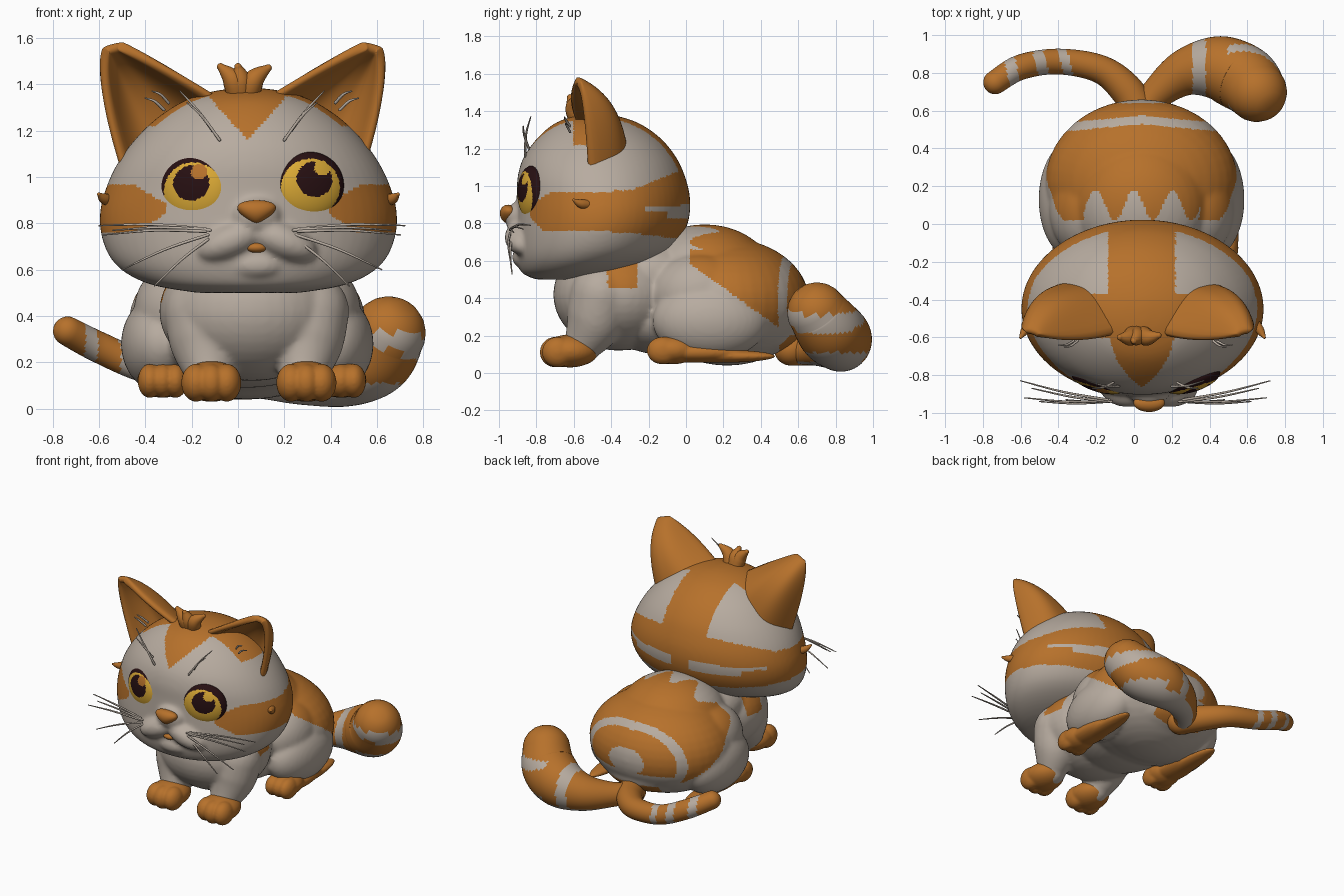
import bpy, bmesh, math
from mathutils import Vector, Matrix

if "Cube" in bpy.data.objects:
    bpy.data.objects.remove(bpy.data.objects["Cube"])


def material(name, rgb):
    m = bpy.data.materials.new(name)
    m.diffuse_color = (*rgb, 1)
    m.use_nodes = True
    m.node_tree.nodes["Principled BSDF"].inputs["Base Color"].default_value = m.diffuse_color
    return m


MATS = [material("pale_fur", (0.475, 0.41, 0.35)), material("orange_fur", (0.47, 0.165, 0.024)),
        material("yellow_iris", (0.71, 0.40, 0.036)), material("dark_pupil", (0.02, 0.005, 0.006))]
PALE, ORANGE, YELLOW, DARK = range(4)


def finish(name, bm, rule):
    """Turn a bmesh into a smooth object; rule is a material number or a function of the face centre."""
    bmesh.ops.recalc_face_normals(bm, faces=bm.faces)
    me = bpy.data.meshes.new(name)
    bm.to_mesh(me)
    bm.free()
    ob = bpy.data.objects.new(name, me)
    bpy.context.collection.objects.link(ob)
    return paint(ob, rule)


def paint(ob, rule):
    ob.data.materials.clear()
    for m in MATS:
        ob.data.materials.append(m)
    for p in ob.data.polygons:
        p.use_smooth = True
        p.material_index = rule(p.center) if callable(rule) else rule
    return ob


def add_ball(bm, centre, radii, rot=(0, 0, 0), seg=40):
    mat = Matrix.Translation(centre)
    for angle, axis in zip(rot, "XYZ"):
        mat = mat @ Matrix.Rotation(math.radians(angle), 4, axis)
    return bmesh.ops.create_uvsphere(bm, u_segments=seg, v_segments=seg // 2, radius=1,
                                     matrix=mat @ Matrix.Diagonal((*radii, 1)))["verts"]


def spline(pts, n):
    """Smooth samples through points of any dimension."""
    out = []
    for i in range(len(pts) - 1):
        a, b, c, d = (pts[min(max(k, 0), len(pts) - 1)] for k in range(i - 1, i + 3))
        for j in range(n):
            t = j / n
            out.append([0.5 * (2 * q + (r - p) * t + (2 * p - 5 * q + 4 * r - s) * t * t
                               + (3 * q - p - 3 * r + s) * t ** 3) for p, q, r, s in zip(a, b, c, d)])
    return out + [list(pts[-1])]


def skin(bm, rings):
    """Join rings of points with quads and close both ends."""
    vs = [[bm.verts.new(p) for p in ring] for ring in rings]
    n = len(vs[0])
    for a, b in zip(vs, vs[1:]):
        for i in range(n):
            bm.faces.new((a[i], a[(i + 1) % n], b[(i + 1) % n], b[i]))
    bm.faces.new(vs[0])
    bm.faces.new(vs[-1])


def add_tube(bm, pts, n=8, sides=24):
    """Round tapered tube through (x, y, z, radius) points with domed ends."""
    s = [(Vector(p[:3]), p[3]) for p in spline(pts, n)]
    t0, t1 = (s[1][0] - s[0][0]).normalized(), (s[-1][0] - s[-2][0]).normalized()
    angles = [k * math.pi / 12 for k in range(1, 6)]
    (p0, r0), (p1, r1) = s[0], s[-1]
    s = ([(p0 - t0 * r0 * math.sin(a), r0 * math.cos(a)) for a in reversed(angles)] + s
         + [(p1 + t1 * r1 * math.sin(a), r1 * math.cos(a)) for a in angles])
    rings, side = [], t0.orthogonal()
    for i, (p, r) in enumerate(s):
        t = (s[min(i + 1, len(s) - 1)][0] - s[max(i - 1, 0)][0]).normalized()
        side = (side - t * side.dot(t)).normalized()
        up = t.cross(side)
        rings.append([p + r * (side * math.cos(2 * math.pi * k / sides) + up * math.sin(2 * math.pi * k / sides))
                      for k in range(sides)])
    skin(bm, rings)


def fuse(name, bm, voxel, smooth, rule):
    """Melt overlapping shapes into one soft skin."""
    ob = finish(name, bm, PALE)
    bpy.context.view_layer.objects.active = ob
    m = ob.modifiers.new("melt", "REMESH")
    m.mode, m.voxel_size = "VOXEL", voxel
    m = ob.modifiers.new("soften", "SMOOTH")
    m.factor, m.iterations = 0.5, smooth
    for mod in list(ob.modifiers):
        bpy.ops.object.modifier_apply(modifier=mod.name)
    return paint(ob, rule)


# Head: stacked oval sections (height, half width, front, back) plus muzzle, bridge and chin
def head_rule(c):
    ax, y, z = abs(c.x - 0.04), c.y, c.z
    if y < -0.45 and ax < (z - 1.16) * 0.9:
        return ORANGE                                   # forehead point
    if z > 1.0 and y > -0.6 and (ax < 0.18 or (y < -0.37 and z > 1.22)):
        return ORANGE                                   # crown
    half = min(0.1, 0.025 + (ax - 0.36) * 0.6) if y < -0.4 else 0.11
    top = 0.865 + half + max(0, y + 0.3) * 0.4
    if (ax > 0.35 or y > -0.4) and 0.86 - half - max(0, y + 0.3) * 0.12 < z < top:
        streak = y > -0.22 and 0.07 < ax and 0.83 + 0.04 * (y < -0.1) < z < 0.89 + 0.1 * max(0, y + 0.1)
        return PALE if streak else ORANGE               # cheek and nape bands
    return PALE


bm = bmesh.new()
sections = [(0.50, 0.22, -0.80, -0.55), (0.53, 0.40, -0.87, -0.36), (0.58, 0.52, -0.90, -0.20),
            (0.65, 0.595, -0.915, -0.08), (0.75, 0.635, -0.915, -0.01), (0.85, 0.64, -0.91, 0.02),
            (0.95, 0.615, -0.905, 0.02), (1.05, 0.57, -0.90, -0.005), (1.15, 0.50, -0.87, -0.05),
            (1.25, 0.40, -0.80, -0.13), (1.33, 0.275, -0.71, -0.24), (1.37, 0.15, -0.61, -0.35),
            (1.385, 0.03, -0.52, -0.44)]
skin(bm, [[(0.045 + w * math.cos(a), (f + b) / 2 + (b - f) / 2 * math.sin(a), z)
           for a in (2 * math.pi * k / 64 for k in range(64))] for z, w, f, b in spline(sections, 4)])
for s in (-1, 1):
    add_ball(bm, (0.08 + s * 0.11, -0.865, 0.725), (0.16, 0.105, 0.08), (0, s * 22, 0))
add_ball(bm, (0.08, -0.88, 0.83), (0.11, 0.09, 0.09))
add_ball(bm, (0.08, -0.87, 0.62), (0.12, 0.06, 0.06))
fuse("head", bm, 0.013, 9, head_rule)

# Nose and mouth
bm = bmesh.new()
for v in add_ball(bm, (0, 0, 0), (1, 1, 1)):
    x, y, z = v.co
    v.co = (0.08 + 0.1 * x * (0.75 + 0.4 * z), -0.945 + 0.05 * y - 0.006 * z, 0.848 + 0.052 * z)
finish("nose", bm, ORANGE)
bm = bmesh.new()
add_ball(bm, (0.08, -0.915, 0.695), (0.045, 0.03, 0.022))
finish("mouth", bm, ORANGE)


# Eyes: flattened balls, iris and pupil picked from the local position
def eye_rule(s):
    def rule(c):
        if math.hypot(c.x - 0.25, c.z - 0.52) < 0.23:
            return ORANGE if s < 0 else YELLOW          # glint
        if math.hypot(c.x - 0.03, c.z - 0.18) < 0.53 or math.hypot(c.x + s * 0.05, c.z + 0.06) > 0.86 or c.y > 0:
            return DARK
        return YELLOW
    return rule


for s, side in ((-1, "left"), (1, "right")):
    bm = bmesh.new()
    bmesh.ops.create_icosphere(bm, subdivisions=5, radius=1)
    ob = finish(side + "_eye", bm, eye_rule(s))
    ob.data.transform(Matrix.Translation((0.06 + s * 0.25, -0.826, 0.955 + 0.008 * s))
                      @ Matrix.Rotation(math.radians(18 * s), 4, "Z") @ Matrix.Diagonal((0.153, 0.062, 0.145, 1)))


# Ears: cupped sheets between an outer and an inner edge, thickened
def bend(a, b, c, t):
    return Vector(a) * (1 - t) ** 2 + Vector(b) * 2 * t * (1 - t) + Vector(c) * t * t


for s, side in ((-1, "left"), (1, "right")):
    bm = bmesh.new()
    grid = []
    for j in range(17):
        v = j / 16
        out = bend((0.50, -0.52, 0.98), (0.635, -0.54, 1.40), (0.59, -0.575, 1.555), v)
        inn = bend((0.10, -0.58, 1.33), (0.33, -0.65, 1.47), (0.535, -0.59, 1.57), v)
        row = []
        for i in range(17):
            u = i / 8 - 1
            p = out.lerp(inn, i / 16) + Vector((0, 0.22, 0.01)) * (1 - abs(u) ** 3) * (1 - v ** 2.4)
            row.append(bm.verts.new((0.02 + s * p.x, p.y, p.z)))
        grid.append(row)
    for a, b in zip(grid, grid[1:]):
        for i in range(16):
            bm.faces.new((a[i], a[i + 1], b[i + 1], b[i]))
    ob = finish(side + "_ear", bm, ORANGE)
    m = ob.modifiers.new("thick", "SOLIDIFY")
    m.thickness, m.offset = 0.045, 0
    m = ob.modifiers.new("round", "SUBSURF")
    m.levels = m.render_levels = 1

# Crown tuft and cheek spikes
bm = bmesh.new()
for dx, h, y in ((-0.095, 1.475, -0.60), (-0.02, 1.475, -0.62), (0.11, 1.47, -0.59)):
    add_tube(bm, [(0.02 + dx * 0.25, -0.58, 1.35, 0.045), (0.02 + dx * 0.45, -0.6, 1.42, 0.045),
                  (0.02 + dx, y, h, 0.016)], 6, 16)
finish("crown_tuft", bm, ORANGE)
bm = bmesh.new()
for s in (-1, 1):
    add_tube(bm, [(0.045 + s * 0.58, -0.50, 0.90, 0.025), (0.045 + s * 0.62, -0.56, 0.905, 0.024),
                  (0.045 + s * 0.645, -0.60, 0.925, 0.008)], 6, 14)
finish("cheek_spikes", bm, ORANGE)

# Whiskers on muzzle, brows and ears: start, end (distance from the face centre line)
bm = bmesh.new()
hairs = [((0.20, -0.93, 0.775), (0.66, -0.83, 0.79)), ((0.20, -0.94, 0.765), (0.64, -0.92, 0.75)),
         ((0.19, -0.94, 0.75), (0.56, -0.94, 0.60)), ((0.19, -0.93, 0.73), (0.42, -0.93, 0.53)),
         ((0.18, -0.94, 0.77), (0.60, -0.87, 0.77)),
         ((0.14, -0.86, 1.16), (0.31, -0.83, 1.37)), ((0.17, -0.84, 1.20), (0.28, -0.87, 1.32)),
         ((0.38, -0.62, 1.29), (0.46, -0.64, 1.34)), ((0.36, -0.62, 1.32), (0.43, -0.65, 1.37))]
for a, b in hairs:
    for s in (-1, 1):
        mid = (Vector(a) + Vector(b)) / 2 + Vector((0, -0.01, 0.012))
        add_tube(bm, [(0.06 + s * p[0], p[1], p[2], r) for p, r in ((a, 0.007), (mid, 0.006), (b, 0.003))], 5, 6)
finish("whiskers", bm, PALE)


# Body: rump, back, neck, chest, haunches and front legs melted together
def body_rule(c):
    ax, y, z = abs(c.x - 0.04), c.y, c.z
    front = 0.02 + (0.16 * (0.5 + 0.5 * math.cos(c.x * 31)) if z > 0.66 else 0)
    if front < y < 0.53 - 0.1 * ax and z > 0.60 - 0.72 * y:
        return ORANGE                                   # saddle
    if 0.575 - 0.1 * ax < y < 0.64 and z > 0.3:
        return ORANGE                                   # rump stripe
    if y > 0.5 and z < 0.2 and ax < 0.2:
        return ORANGE                                   # tail root
    if -0.42 < y < -0.26 and 0.45 < z and ax > 0.25:
        return ORANGE                                   # shoulder patch
    return PALE


bm = bmesh.new()
add_ball(bm, (0.04, 0.22, 0.38), (0.51, 0.44, 0.34))
add_ball(bm, (0.04, 0.10, 0.53), (0.36, 0.36, 0.265))
add_ball(bm, (0.05, -0.20, 0.53), (0.34, 0.34, 0.20))
add_ball(bm, (0.06, -0.36, 0.42), (0.40, 0.35, 0.30))
add_ball(bm, (0.04, -0.05, 0.28), (0.36, 0.40, 0.19))
add_ball(bm, (0.04, 0.20, 0.23), (0.40, 0.42, 0.17))
for s in (-1, 1):
    add_ball(bm, (0.04 + s * 0.37, 0.13, 0.28), (0.175, 0.31, 0.21))
    add_ball(bm, (0.04 + s * 0.28, 0.08, 0.42), (0.21, 0.27, 0.22))
    add_tube(bm, [(0.08 + s * 0.23, -0.45, 0.42, 0.17), (0.08 + s * 0.215, -0.49, 0.27, 0.155),
                  (0.08 + s * 0.20, -0.56, 0.14, 0.10)])
fuse("body", bm, 0.014, 7, body_rule)

# Paws: front ones with three toes, hind ones with a long tapering sole
for s, side in ((-1, "left"), (1, "right")):
    bm = bmesh.new()
    x = 0.09 + s * 0.205
    add_ball(bm, (x, -0.62, 0.118), (0.13, 0.15, 0.088))
    for k in (-1, 0, 1):
        add_ball(bm, (x + k * 0.066, -0.685 - 0.012 * (k == 0), 0.112), (0.064, 0.085, 0.082))
    fuse(side + "_front_paw", bm, 0.008, 8, ORANGE)
    bm = bmesh.new()
    x = 0.06 + s * 0.385
    add_ball(bm, (x, -0.07, 0.125), (0.11, 0.13, 0.078))
    for k in (-1, 0, 1):
        add_ball(bm, (x + k * 0.055, -0.125, 0.12), (0.053, 0.085, 0.074))
    add_ball(bm, (x, 0.06, 0.11), (0.095, 0.24, 0.055))
    add_ball(bm, (x, 0.18, 0.09), (0.07, 0.30, 0.035))
    fuse(side + "_hind_paw", bm, 0.009, 6, ORANGE)


# Tails: a thick one on the right, a thin one on the left, both ringed
def thick_rule(c):
    if c.z < 0.06:
        return PALE
    a = math.degrees(math.atan2(c.z - 0.36, c.x - 0.36))
    if c.x > 0.5:
        return PALE if -20 < a < -6 or c.z < 0.11 else ORANGE
    return PALE if 0.31 < c.x < 0.38 else ORANGE


def thin_rule(c):
    t = c.x + 0.25 * (c.y - 0.85)
    return PALE if any(abs(t + k) < w for k, w in ((0.36, 0.025), (0.49, 0.03), (0.655, 0.03))) else ORANGE


bm = bmesh.new()
add_tube(bm, [(0.02, 0.56, 0.12, 0.07), (0.12, 0.69, 0.125, 0.085), (0.27, 0.80, 0.14, 0.125),
              (0.44, 0.825, 0.175, 0.17), (0.58, 0.77, 0.23, 0.18), (0.65, 0.70, 0.325, 0.16)], 14, 48)
finish("thick_tail", bm, thick_rule)
bm = bmesh.new()
add_tube(bm, [(0.05, 0.56, 0.13, 0.09), (-0.04, 0.71, 0.13, 0.088), (-0.18, 0.82, 0.145, 0.075),
              (-0.4, 0.86, 0.18, 0.068), (-0.6, 0.83, 0.265, 0.067), (-0.735, 0.75, 0.335, 0.063)], 14, 32)
finish("thin_tail", bm, thin_rule)
